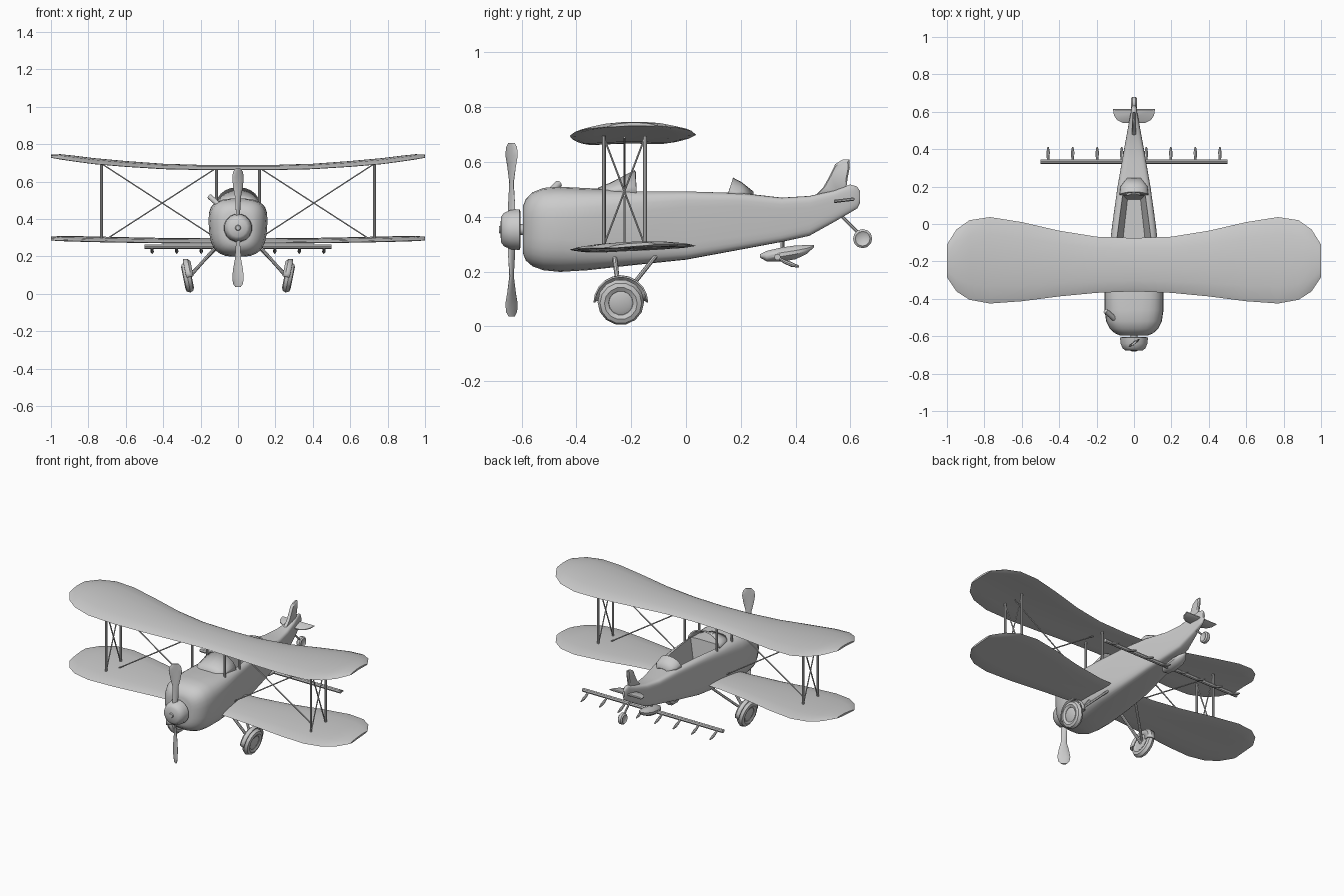
import bpy, bmesh, math
from math import sin, cos, pi, radians
from mathutils import Vector

if "Cube" in bpy.data.objects:
    bpy.data.objects.remove(bpy.data.objects["Cube"])


def finish(name, bm):
    bmesh.ops.recalc_face_normals(bm, faces=bm.faces)
    me = bpy.data.meshes.new(name)
    bm.to_mesh(me)
    bm.free()
    ob = bpy.data.objects.new(name, me)
    bpy.context.collection.objects.link(ob)
    return ob


def loft(name, rings, closed=True, caps=True):
    """Skin a list of point rings of equal length."""
    bm = bmesh.new()
    vs = [[bm.verts.new(p) for p in r] for r in rings]
    n = len(vs[0])
    for a, b in zip(vs, vs[1:]):
        for i in range(n if closed else n - 1):
            j = (i + 1) % n
            bm.faces.new((a[i], a[j], b[j], b[i]))
    if caps:
        bm.faces.new(vs[0])
        bm.faces.new(vs[-1])
    return finish(name, bm)


def ring(y, z, w, h, e=2.0, n=24, taper=0.0):
    """Superellipse in the xz plane."""
    pts = []
    for i in range(n):
        c, s = cos(2 * pi * (i + .5) / n), sin(2 * pi * (i + .5) / n)
        px = math.copysign(abs(c) ** (2 / e), c)
        pz = math.copysign(abs(s) ** (2 / e), s)
        pts.append((w * px * (1 + taper * pz), y, z + h * pz))
    return pts


def rod(name, a, b, r, n=8, r2=None):
    a, b = Vector(a), Vector(b)
    q = (b - a).to_track_quat('Z', 'Y')
    rings = [[p + q @ Vector((k * cos(2 * pi * i / n), k * sin(2 * pi * i / n), 0)) for i in range(n)]
             for p, k in ((a, r), (b, r if r2 is None else r2))]
    return loft(name, rings)


def lathe_x(name, profile, n=14, arc=2 * pi, caps=True):
    """Revolve (axial, radius) points about the x axis."""
    full = arc > 6
    m = n if full else n + 1
    rings = [[(a, r * cos(arc * i / n), r * sin(arc * i / n)) for i in range(m)] for a, r in profile]
    return loft(name, rings, full, caps)


def solidify(ob, t):
    m = ob.modifiers.new("thickness", 'SOLIDIFY')
    m.thickness = t
    m.offset = 0


# fuselage: (y, bottom, top, half width, squareness)
body = [(-.595, .265, .44, .075, 3), (-.585, .24, .465, .1, 3), (-.56, .218, .49, .128, 3),
        (-.52, .204, .506, .147, 3), (-.46, .198, .51, .156, 3), (-.36, .204, .505, .154, 3.5),
        (-.2, .222, .498, .136, 5), (0, .243, .494, .112, 7), (.2, .28, .487, .085, 7),
        (.35, .308, .47, .06, 6), (.45, .33, .476, .043, 5), (.54, .38, .495, .027, 4),
        (.6, .415, .518, .016, 3), (.625, .43, .51, .012, 3), (.635, .45, .495, .007, 2)]
fuselage = loft("fuselage", [ring(y, (a + b) / 2, w, (b - a) / 2, e, 28, .07) for y, a, b, w, e in body])

# open cockpit cut out of the fuselage
cutter = loft("cockpit_cutter", [
    [(-w, y0, z), (w, y0, z), (w2, y1, z), (-w2, y1, z)]
    for w, w2, y0, y1, z in ((.07, .035, -.18, .13, .33), (.11, .064, -.2, .16, .51), (.11, .064, -.2, .16, .6))])
m = fuselage.modifiers.new("cockpit", 'BOOLEAN')
m.object = cutter
m.operation = 'DIFFERENCE'
m.solver = 'EXACT'
bpy.context.view_layer.objects.active = fuselage
fuselage.select_set(True)
bpy.ops.object.modifier_apply(modifier="cockpit")
bpy.data.objects.remove(cutter)


# windshield and headrest: half-cone hoods
def hood(name, stations, n=10):
    rings = [[(w * cos(pi * i / n), y - lean * sin(pi * i / n), z + h * sin(pi * i / n)) for i in range(n + 1)]
             for y, z, w, h, lean in stations]
    return loft(name, rings, False, False)


solidify(hood("windshield", [(-.32, .49, .07, .012, 0), (-.27, .488, .1, .035, 0), (-.18, .482, .112, .085, .005)]), .008)
rest = hood("headrest", [(.155, .482, .03, .02, -.008), (.155, .482, .076, .058, -.018),
                         (.2, .48, .07, .045, 0), (.245, .475, .035, .014, 0)])
solidify(rest, .006)

# wings: half-span stations (x, leading y, trailing y, rise)
half = [(0, -.36, -.075, 0), (.2, -.368, -.068, 0), (.4, -.387, -.036, .004), (.6, -.413, .01, .016),
        (.77, -.425, .037, .03), (.88, -.405, .02, .045), (.95, -.36, -.03, .056), (1, -.285, -.11, .064)]
span = [(-x, a, b, c) for x, a, b, c in half[:0:-1]] + half


def wing(name, z0, rise, camber, tilt):
    rings = []
    for x, le, te, dz in span:
        thick = .011 if abs(x) < .98 else .006
        pts = []
        for side, ts in ((1, (0, .06, .2, .4, .6, .8, .95)), (-1, (1, .94, .8, .6, .4, .2, .05))):
            for t in ts:
                z = camber * 4 * t * (1 - t) * (te - le) / .46 + side * thick * min(1, 2.2 * math.sqrt(t * (1 - t)))
                pts.append((x, le + (te - le) * t, z0 + dz * rise + tilt * (t - .5) + z))
        rings.append(pts)
    return loft(name, rings)


wing("upper_wing", .667, 1, .018, .004)
wing("lower_wing", .28, .22, .008, .014)

# struts and bracing wires
for s, side in ((1, "right"), (-1, "left")):
    for y, pos in ((-.3, "front"), (-.15, "rear")):
        rod(f"{side}_{pos}_wing_strut", (s * .73, y, .285), (s * .73, y, .695), .007)
        rod(f"{side}_{pos}_cabin_strut", (s * .115, y, .46), (s * .115, y, .672), .007)
    for i, (ya, yb) in enumerate(((-.3, -.15), (-.15, -.3))):
        rod(f"{side}_cross_wire_{i}", (s * .73, ya, .295), (s * .73, yb, .69), .004, 6)
    rod(f"{side}_wire_up", (s * .12, -.225, .3), (s * .72, -.225, .69), .004, 6)
    rod(f"{side}_wire_down", (s * .12, -.225, .67), (s * .7, -.225, .295), .004, 6)

    # landing gear
    place = Vector((s * .27, -.238, .088))
    tyre = lathe_x(f"{side}_tyre", [(s * a, r) for a, r in (
        (-.016, .045), (-.023, .06), (-.018, .076), (0, .085), (.018, .076), (.023, .06), (.016, .045), (.012, .043))])
    hub = lathe_x(f"{side}_hub", [(-.018 * s, .046), (.014 * s, .044), (.019 * s, .03)])
    fender = lathe_x(f"{side}_fender", [(s * a, r) for a, r in ((-.03, .05), (-.03, .08), (-.018, .094), (.006, .097))],
                     10, pi, False)
    solidify(fender, .006)
    for ob in (tyre, hub, fender):
        ob.location = place
        ob.rotation_euler = (0, s * .2, 0)
    rod(f"{side}_front_gear_leg", (s * .11, -.262, .26), (s * .26, -.24, .09), .009)
    rod(f"{side}_rear_gear_leg", (s * .09, -.1, .27), (s * .26, -.235, .1), .008)

# propeller, spinner and shaft
rod("propeller_shaft", (0, -.62, .353), (0, -.57, .353), .02, 12)
loft("spinner", [ring(y, .353, r, r, 2, 16) for y, r in (
    (-.605, .068), (-.608, .076), (-.64, .073), (-.665, .062), (-.675, .048), (-.678, .015), (-.683, .012))])
for s, name in ((1, "upper_blade"), (-1, "lower_blade")):
    rings = []
    for r, w, t in ((.05, .034, 60), (.1, .034, 45), (.17, .036, 20), (.22, .06, 28), (.27, .076, 36),
                    (.3, .066, 38), (.317, .035, 38)):
        ca, sa = cos(radians(t)), sin(radians(t))
        rings.append([(s * (w / 2 * cos(k) * ca - .006 * sin(k) * sa),
                       -.637 + w / 2 * cos(k) * sa + .006 * sin(k) * ca, .353 + s * r)
                      for k in (2 * pi * i / 10 for i in range(10))])
    loft(name, rings)

# exhaust pipe
rod("exhaust_pipe", (-.095, -.515, .47), (-.152, -.465, .52), .014, 10)


# tail surfaces: flat plates with a thin rim
def plate(name, outline, mapping, t, rim):
    cx = sum(p[0] for p in outline) / len(outline)
    cy = sum(p[1] for p in outline) / len(outline)
    inset = [(cx + (a - cx) * rim, cy + (b - cy) * rim) for a, b in outline]
    loft(name, [[mapping(a, b, h) for a, b in o] for o, h in
                ((inset, -t), (outline, -t * .4), (outline, t * .4), (inset, t))])


plate("fin", [(.465, .47), (.5, .505), (.525, .55), (.545, .592), (.57, .608), (.597, .61), (.598, .58),
              (.59, .54), (.585, .5), (.56, .47)], lambda a, b, h: (h, a, b), .01, .85)
right = [(.0, .535), (.06, .54), (.09, .555), (.107, .58), (.113, .615)]
plate("tailplane", right[1:] + [(-a, b) for a, b in right[:0:-1]],
      lambda a, b, h: (a, b, .46 + (b - .575) * .12 + h), .006, .9)

# tail wheel
tw = lathe_x("tail_wheel", [(-.01, .018), (-.016, .027), (-.009, .035), (.009, .035), (.016, .027), (.01, .018)], 12)
tw.location = (0, .645, .32)
rod("tail_wheel_leg", (0, .565, .405), (0, .645, .325), .006)

# spray gear under the tail
loft("spray_tank", [ring(y, z, w, h, 2, 12) for y, z, w, h in (
    (.27, .257, .008, .006), (.295, .256, .03, .02), (.35, .262, .04, .027), (.4, .27, .04, .026),
    (.44, .28, .028, .017), (.468, .293, .006, .004))])
rod("spray_tank_strut", (0, .352, .27), (0, .352, .34), .007)
rod("spray_boom", (-.5, .334, .253), (.5, .334, .253), .012, 8)
for i in range(8):
    x = (i - 3.5) * .1171 * 1.12
    loft(f"nozzle_{i}", [[(x + r * cos(2 * pi * k / 8), y, z + r * sin(2 * pi * k / 8)) for k in range(8)]
                         for y, z, r in ((.336, .25, .006), (.36, .236, .008), (.385, .226, .009), (.412, .218, .004))])

# smooth shading with sharp edges kept
bpy.ops.object.select_all(action='SELECT')
bpy.ops.object.shade_smooth_by_angle(angle=radians(38))
